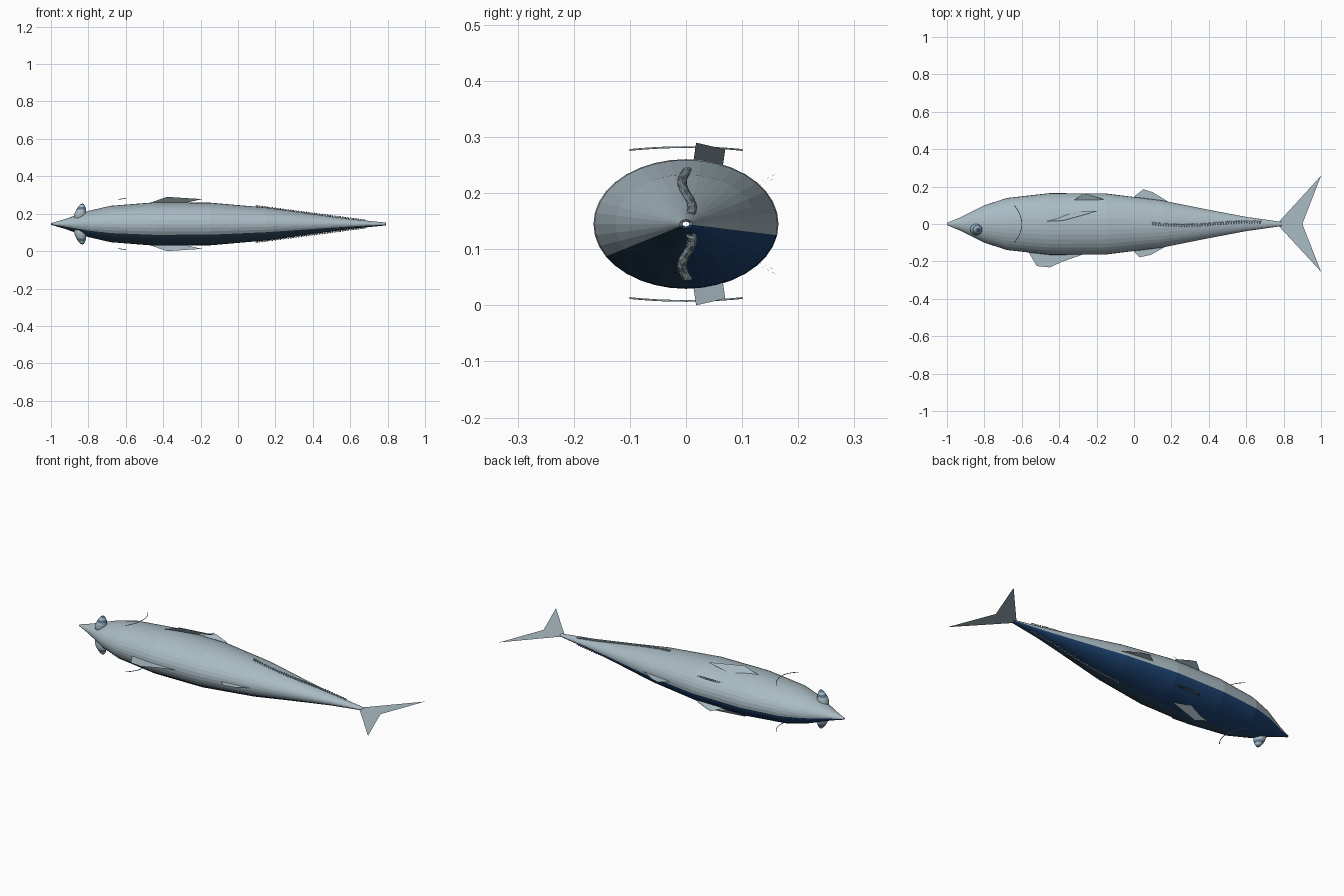
import bpy
import math
from mathutils import Vector

if "Cube" in bpy.data.objects:
    bpy.data.objects.remove(bpy.data.objects["Cube"], do_unlink=True)

CZ = 0.145   # height of the long axis


def material(name, rgb):
    m = bpy.data.materials.new(name)
    m.use_nodes = True
    m.diffuse_color = (*rgb, 1)
    m.node_tree.nodes["Principled BSDF"].inputs["Base Color"].default_value = (*rgb, 1)
    return m


silver = material("silver grey", (0.40, 0.50, 0.55))
blue = material("deep blue", (0.012, 0.055, 0.165))
slate = material("slate blue", (0.028, 0.07, 0.125))
steel = material("steel blue", (0.10, 0.19, 0.28))


def mesh_object(name, verts, faces, *mats):
    me = bpy.data.meshes.new(name)
    me.from_pydata(verts, [], faces)
    for m in mats:
        me.materials.append(m)
    ob = bpy.data.objects.new(name, me)
    bpy.context.collection.objects.link(ob)
    return ob


def tube(name, points, radius, mat):
    cu = bpy.data.curves.new(name, "CURVE")
    cu.dimensions = "3D"
    cu.bevel_depth = radius
    cu.bevel_resolution = 1
    sp = cu.splines.new("POLY")
    sp.points.add(len(points) - 1)
    for p, co in zip(sp.points, points):
        p.co = (*co, 1)
    cu.materials.append(mat)
    ob = bpy.data.objects.new(name, cu)
    bpy.context.collection.objects.link(ob)


def loft(name, rings, sides, *mats):
    """Skin a list of functions that give a point for an angle."""
    verts = [r(2 * math.pi * i / sides) for r in rings for i in range(sides)]
    faces = []
    for k in range(len(rings) - 1):
        for i in range(sides):
            j = (i + 1) % sides
            a, b = k * sides, (k + 1) * sides
            faces.append((a + i, a + j, b + j, b + i))
    return mesh_object(name, verts, faces, *mats)


# Body: elliptical sections along x, open at both tips
profile = [(-1, .006), (-.93, .035), (-.8, .1), (-.68, .139), (-.45, .165),
           (-.15, .163), (.15, .126), (.4, .076), (.6, .038), (.79, .011)]
SIDES = 36


def body_ring(x, r):
    return lambda a: (x, r * math.cos(a), CZ + 0.7 * r * math.sin(a))


body = loft("body", [body_ring(x, r) for x, r in profile], SIDES, silver, blue, slate)
for n, face in enumerate(body.data.polygons):
    angle = (n % SIDES + 0.5) * 360 / SIDES
    if 210 < angle < 270:
        face.material_index = 2
    elif 270 < angle < 350:
        face.material_index = 1


# Fins in the flat middle plane
def flat_fin(name, outline):
    mesh_object(name, [(x, y, CZ) for x, y in outline], [range(len(outline))], silver)


flat_fin("front_lower_fin", [(-.57, -.14), (-.52, -.225), (-.45, -.232), (-.38, -.2),
                             (-.25, -.155)])
flat_fin("rear_lower_fin", [(-.02, -.13), (.03, -.178), (.09, -.165), (.18, -.115)])
flat_fin("rear_upper_fin", [(-.02, .13), (.05, .186), (.1, .17), (.19, .115)])
flat_fin("tail_upper_lobe", [(.775, 0), (.775, .012), (1, .258), (.9, 0)])
flat_fin("tail_lower_lobe", [(.775, 0), (.9, 0), (1, -.255), (.775, -.012)])


# Paired parts on the two flanks
for s, side in ((1, "upper"), (-1, "under")):
    def place(x, y, h):
        return Vector((x, y, CZ + s * h))

    # Side fin standing off the flank
    mesh_object("side_fin_" + side,
                [place(-.48, .013, .11), place(-.32, .066, .105),
                 place(-.19, .07, .133), place(-.38, .018, .145)],
                [(0, 1, 2, 3)], silver)

    # Small back fin, a pair of thin sheets
    for k in range(2):
        d = 0.006 * k
        mesh_object("back_fin_%s_%d" % (side, k + 1),
                    [place(-.32, .128, .068 + d), place(-.27, .163, .084 + d),
                     place(-.24, .157, .081 + d), place(-.155, .13, .069 + d)],
                    [(0, 1, 2, 3)], silver)

    # Gill arc
    arc = []
    for i in range(17):
        t = i / 8 - 1
        arc.append(place(-.6 - .04 * t * t, .1 * t, .137 - .005 * t * t))
    tube("gill_arc_" + side, arc, 0.0018, silver)

    # Coiled ridge running to the tail along a gentle wave
    coil = []
    turns, steps = 42, 10
    for i in range(turns * steps + 1):
        t = i / (turns * steps)
        a = 2 * math.pi * turns * t
        wave = 0.002 - 0.009 * math.sin(2 * math.pi * 0.85 * t)
        coil.append(place(.095 + .585 * t + .004 * math.sin(a),
                          wave + .007 * math.cos(a),
                          .097 - .077 * t + .003 * math.sin(a)))
    tube("flank_ridge_" + side, coil, 0.0018, silver)

    # Tapered, banded eye leaning slightly back
    def eye_ring(r, h):
        lean = -.845 + .2 * (h - .045)
        return lambda a: place(lean + r * math.cos(a), -.03 + r * math.sin(a), h)

    rings = []
    for i in range(11):
        lat = math.pi * (i / 10 - 0.5)
        rings.append(eye_ring(.03 * math.cos(lat) * (1 - .3 * math.sin(lat)),
                              .062 + .048 * math.sin(lat)))
    eye = loft("eye_" + side, rings, 16, silver, steel, slate)
    for n, face in enumerate(eye.data.polygons):
        face.material_index = {6: 1, 8: 1, 9: 2}.get(n // 16, 0)
    if s < 0:
        eye.data.flip_normals()
